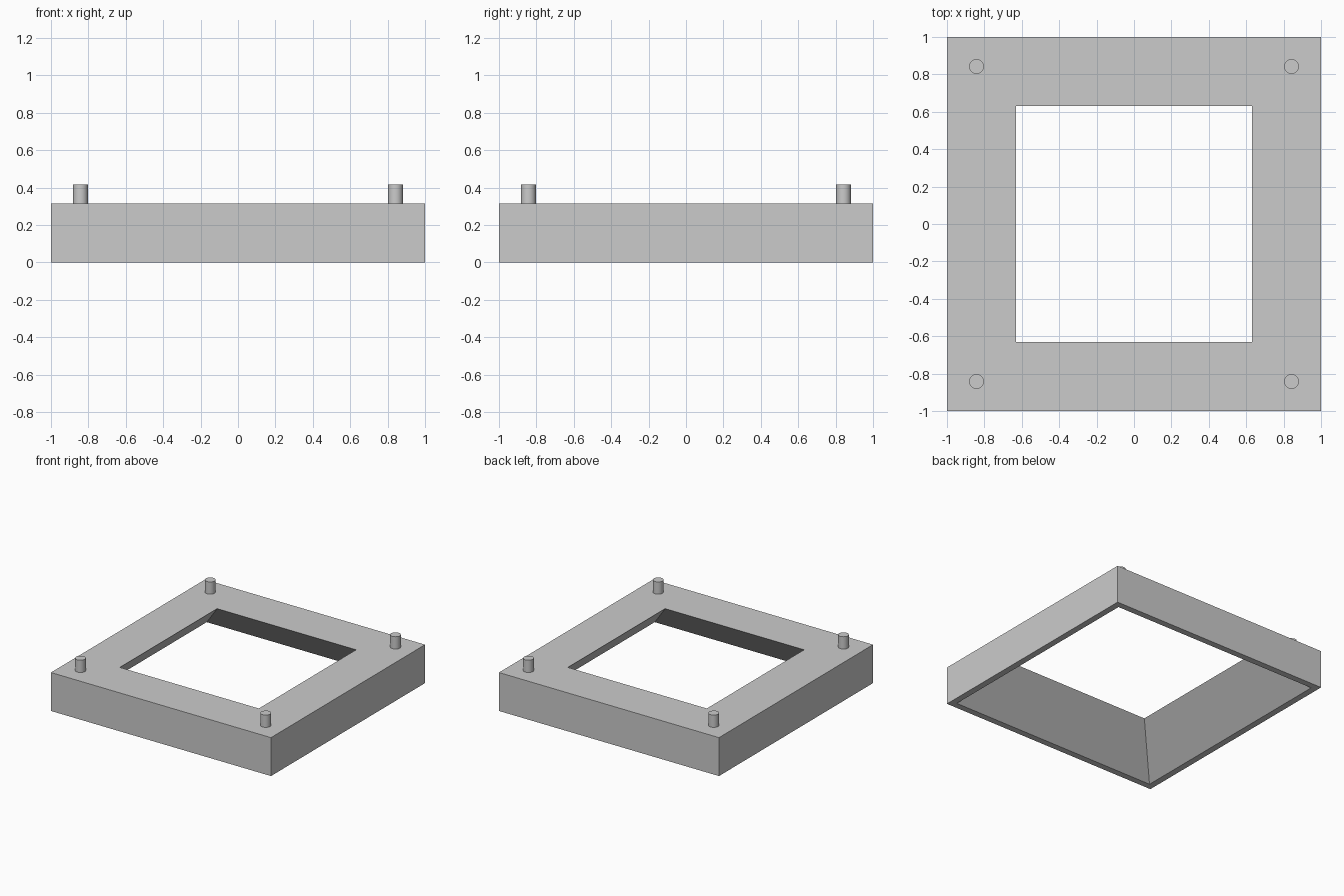
import bpy
import bmesh
from math import radians

# Start without the default cube
cube = bpy.data.objects.get("Cube")
if cube:
    bpy.data.objects.remove(cube, do_unlink=True)

U = 1 / 19            # design unit: the frame is 38 units wide
TOP = 6 * U           # frame height
PEG_TOP = 0.417

grey = bpy.data.materials.new("plain grey")
grey.use_nodes = True
colour = (0.6, 0.6, 0.6, 1)
grey.diffuse_color = colour
grey.node_tree.nodes["Principled BSDF"].inputs["Base Color"].default_value = colour


def square_loop(bm, half, z):
    return [bm.verts.new((sx * half, sy * half, z))
            for sx, sy in ((-1, -1), (1, -1), (1, 1), (-1, 1))]


# Square frame: upright outside, inside sloping outward towards the bottom
bm = bmesh.new()
profile = [(19 * U, 0), (19 * U, TOP), (12 * U, TOP), (18 * U, 0)]
loops = [square_loop(bm, half, z) for half, z in profile]
for i, lower in enumerate(loops):
    upper = loops[(i + 1) % len(loops)]
    for j in range(4):
        k = (j + 1) % 4
        bm.faces.new((lower[j], lower[k], upper[k], upper[j]))
bmesh.ops.recalc_face_normals(bm, faces=bm.faces)
mesh = bpy.data.meshes.new("frame")
bm.to_mesh(mesh)
bm.free()
mesh.materials.append(grey)
frame = bpy.data.objects.new("frame", mesh)
bpy.context.collection.objects.link(frame)

# Locating peg on each corner
for side, sx in (("right", -1), ("left", 1)):
    for end, sy in (("front", -1), ("back", 1)):
        bpy.ops.mesh.primitive_cylinder_add(
            vertices=32, radius=0.75 * U, depth=PEG_TOP - TOP,
            location=(sx * 16 * U, sy * 16 * U, (TOP + PEG_TOP) / 2))
        peg = bpy.context.object
        peg.name = f"{end}_{side}_peg"
        peg.data.materials.append(grey)
        bpy.ops.object.shade_smooth_by_angle(angle=radians(40))
